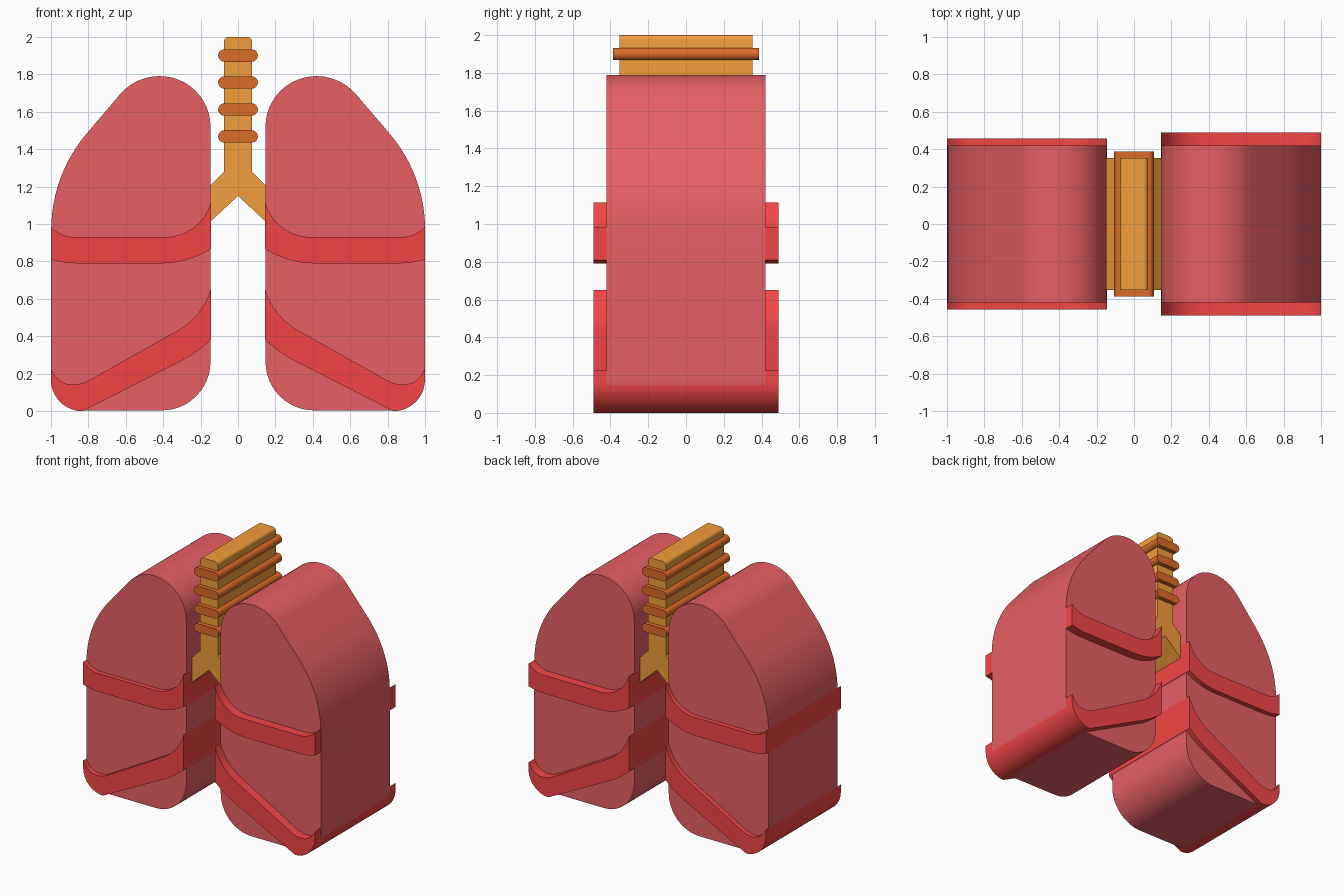
import bpy
import bmesh
import math
from mathutils import Vector

cube = bpy.data.objects.get("Cube")
if cube:
    bpy.data.objects.remove(cube, do_unlink=True)


def material(name, r, g, b):
    mat = bpy.data.materials.new(name)
    mat.use_nodes = True
    mat.diffuse_color = (r, g, b, 1)
    bsdf = next(n for n in mat.node_tree.nodes if n.type == 'BSDF_PRINCIPLED')
    bsdf.inputs["Base Color"].default_value = (r, g, b, 1)
    return mat


pink = material("lung_pink", 0.80, 0.115, 0.13)
red = material("band_red", 0.90, 0.06, 0.06)
amber = material("airway_amber", 0.90, 0.34, 0.045)
rust = material("ring_rust", 0.71, 0.15, 0.02)


def rounded(corners, steps=12):
    """Outline from (x, z, cut) corners; each corner with a cut becomes an arc."""
    outline = []
    for i, (x, z, cut) in enumerate(corners):
        p = Vector((x, z))
        if not cut:
            outline.append(p)
            continue
        to_prev = (Vector(corners[i - 1][:2]) - p).normalized()
        to_next = (Vector(corners[(i + 1) % len(corners)][:2]) - p).normalized()
        a, b = p + to_prev * cut, p + to_next * cut
        weight = math.sin(to_prev.angle(to_next) / 2)
        for k in range(steps + 1):
            t = k / steps
            u, v, w = (1 - t) ** 2, 2 * t * (1 - t) * weight, t * t
            outline.append((a * u + p * v + b * w) / (u + v + w))
    return outline


def extrude(name, corners, half_depth, mat, side=1):
    """Prism of the outline, centred on y = 0, optionally mirrored in x."""
    bm = bmesh.new()
    front = bm.faces.new([bm.verts.new((side * p.x, -half_depth, p.y))
                          for p in rounded(corners)])
    moved = bmesh.ops.extrude_face_region(bm, geom=[front], use_keep_orig=True)
    verts = [g for g in moved["geom"] if isinstance(g, bmesh.types.BMVert)]
    bmesh.ops.translate(bm, verts=verts, vec=(0, 2 * half_depth, 0))
    bmesh.ops.remove_doubles(bm, verts=bm.verts, dist=1e-5)
    bmesh.ops.recalc_face_normals(bm, faces=bm.faces)
    mesh = bpy.data.meshes.new(name)
    bm.to_mesh(mesh)
    bm.free()
    mesh.materials.append(mat)
    obj = bpy.data.objects.new(name, mesh)
    bpy.context.collection.objects.link(obj)
    bpy.ops.object.select_all(action='DESELECT')
    obj.select_set(True)
    bpy.context.view_layer.objects.active = obj
    bpy.ops.object.shade_smooth_by_angle(angle=math.radians(30))
    return obj


# Lungs with their crossing bands
for label, side, band_depth, lung_x, band_x in (("left", 1, 0.49, 1.0, 0.999),
                                                ("right", -1, 0.457, 0.998, 1.0)):
    inner = 0.147
    lung = [(inner, 0.004, 0.26), (lung_x, 0.004, 0.17), (lung_x, 1.26, 0.29),
            (0.548, 1.79, 0.128), (inner, 1.79, 0.27)]
    extrude(f"{label}_lung", lung, 0.42, pink, side)

    inner = 0.145
    upper = [(inner, 1.115, 0), (0.21, 0.93, 0.18), (0.94, 0.93, 0.07),
             (band_x, 0.985, 0), (band_x, 0.81, 0), (0.92, 0.79, 0.06),
             (0.28, 0.79, 0.13), (inner, 0.866, 0)]
    extrude(f"{label}_upper_band", upper, band_depth, red, side)

    lower = [(inner, 0.65, 0), (0.2, 0.5, 0.14), (0.84, 0.14, 0.05),
             (0.95, 0.145, 0.06), (band_x, 0.225, 0), (band_x, 0, 0.168),
             (0.83, 0, 0), (0.24, 0.3, 0.08), (inner, 0.38, 0)]
    extrude(f"{label}_lower_band", lower, band_depth, red, side)

# Windpipe forking into both lungs
half = [(0.2, 0.965, 0), (0.2, 1.155, 0), (0.075, 1.28, 0), (0.075, 2, 0.025)]
mirrored = [(-x, z, cut) for x, z, cut in reversed(half)]
extrude("windpipe", [(0, 1.15, 0)] + half + mirrored, 0.353, amber)

# Cartilage rings
r, w = 0.033, 0.106
for i in range(4):
    z = 1.9 - i * 0.144
    ring = [(-w, z - r, r), (w, z - r, r), (w, z + r, r), (-w, z + r, r)]
    extrude(f"windpipe_ring_{i + 1}", ring, 0.387, rust)
